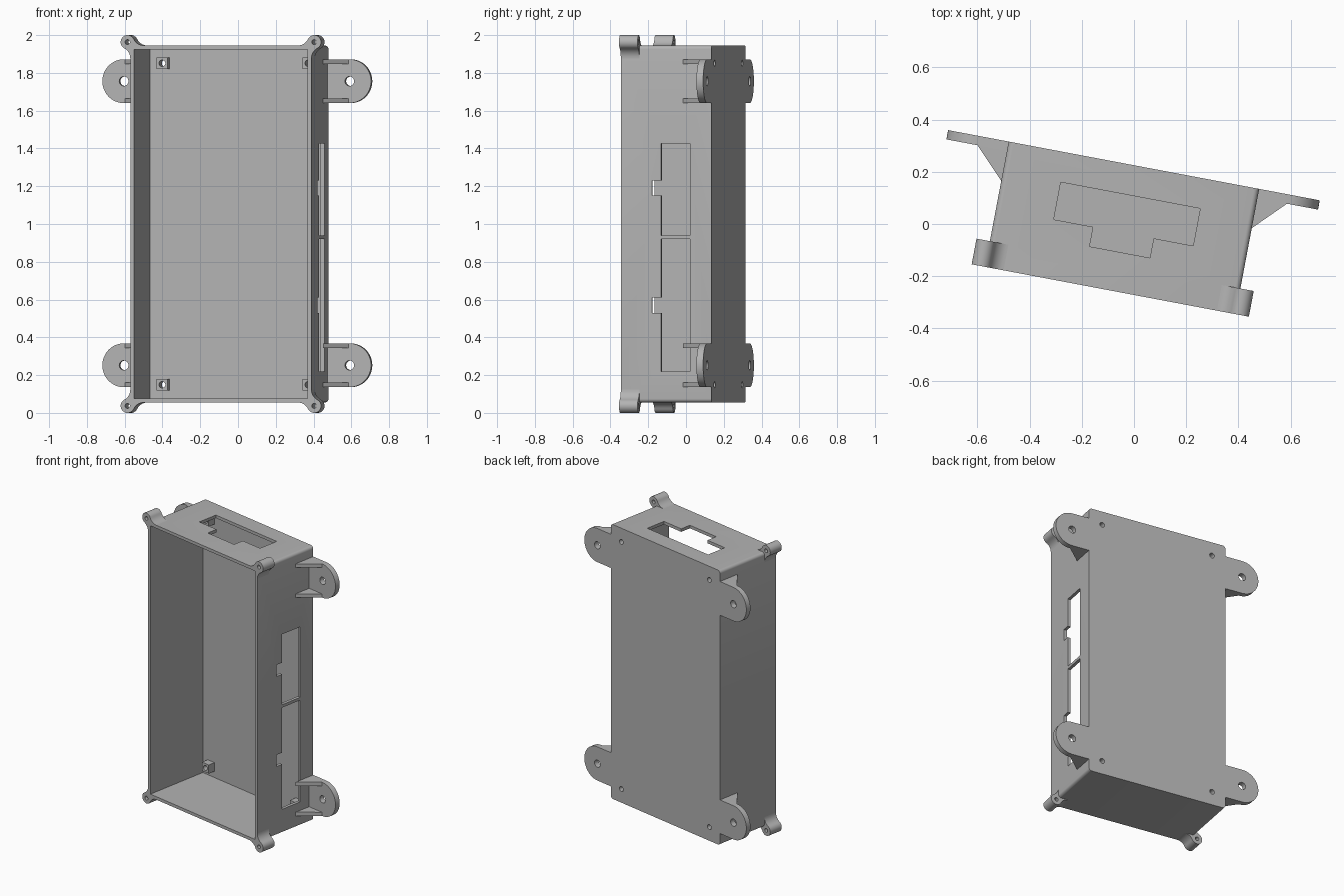
import bpy, bmesh, math
from mathutils import Matrix, Vector

if "Cube" in bpy.data.objects:
    bpy.data.objects.remove(bpy.data.objects["Cube"])

# Local frame: x = width, y = depth (back is +y), z up; turned into place at the end
PLACE = Matrix.Rotation(math.radians(-10.7), 4, 'Z') @ Matrix.Translation((-0.042, 0, 0))
HW, Z0, Z1 = 0.488, 0.055, 1.945       # box half width, bottom, top
FRONT, BACK, WALL = -0.267, 0.221, 0.021

grey = bpy.data.materials.new("grey_plastic")
grey.diffuse_color = (0.45, 0.45, 0.45, 1)
grey.use_nodes = True
grey.node_tree.nodes["Principled BSDF"].inputs["Base Color"].default_value = grey.diffuse_color


def arc(cx, cy, r, a0, a1, n=12):
    return [(cx + r * math.cos(math.radians(a0 + (a1 - a0) * i / n)),
             cy + r * math.sin(math.radians(a0 + (a1 - a0) * i / n))) for i in range(n + 1)]


def circle(cx, cy, r, n=24):
    return arc(cx, cy, r, 0, 360, n)[:-1]


def rect(x0, y0, x1, y1):
    return [(x0, y0), (x1, y0), (x1, y1), (x0, y1)]


def prism(name, pts, axis, lo, hi):
    """Extrude a 2D outline along one axis."""
    put = {'x': lambda p, d: (d, p[0], p[1]),
           'y': lambda p, d: (p[0], d, p[1]),
           'z': lambda p, d: (p[0], p[1], d)}[axis]
    bm = bmesh.new()
    face = bm.faces.new([bm.verts.new(put(p, lo)) for p in pts])
    ext = bmesh.ops.extrude_face_region(bm, geom=[face])
    shift = Vector(put((0, 0), hi - lo))
    bmesh.ops.translate(bm, vec=shift, verts=[v for v in ext["geom"] if isinstance(v, bmesh.types.BMVert)])
    bmesh.ops.recalc_face_normals(bm, faces=bm.faces)
    me = bpy.data.meshes.new(name)
    bm.to_mesh(me)
    bm.free()
    me.materials.append(grey)
    ob = bpy.data.objects.new(name, me)
    bpy.context.collection.objects.link(ob)
    return ob


def cut(ob, cutters):
    """Subtract the cutters and remove them."""
    for c in cutters:
        m = ob.modifiers.new("cut", 'BOOLEAN')
        m.operation, m.solver, m.object = 'DIFFERENCE', 'EXACT', c
    dg = bpy.context.evaluated_depsgraph_get()
    me = bpy.data.meshes.new_from_object(ob.evaluated_get(dg))
    ob.modifiers.clear()
    ob.data = me
    for c in cutters:
        bpy.data.objects.remove(c)


# Open-fronted box with edges rounded along its depth
R = 0.02
outline = (arc(HW - R, Z1 - R, R, 0, 90, 6) + arc(-HW + R, Z1 - R, R, 90, 180, 6)
           + arc(-HW + R, Z0 + R, R, 180, 270, 6) + arc(HW - R, Z0 + R, R, 270, 360, 6))
box = prism("box_body", outline, 'y', FRONT, BACK)
cutters = [prism("cavity", rect(-HW + WALL, Z0 + WALL, HW - WALL, Z1 - WALL), 'y', FRONT - 0.1, BACK - 0.031)]
# Side windows with a notch toward the front
for lo, hi, n0, n1 in ((0.94, 1.425, 1.15, 1.23), (0.22, 0.92, 0.53, 0.61)):
    a, b, c = -0.099, -0.05, 0.107
    cutters.append(prism("side_window", [(b, lo), (c, lo), (c, hi), (b, hi), (b, n1), (a, n1), (a, n0), (b, n0)],
                         'x', HW - 0.06, HW + 0.1))
# Top window
cutters.append(prism("top_window", [(-0.263, 0.105), (0.28, 0.105), (0.28, -0.04), (0.126, -0.04),
                                    (0.126, -0.116), (-0.109, -0.116), (-0.109, -0.04), (-0.263, -0.04)],
                     'z', Z1 - 0.06, Z1 + 0.1))
posts = [(s * 0.393, z) for s in (-1, 1) for z in (0.149, 1.851)]
cutters += [prism("screw_hole", circle(x, z, 0.017), 'y', 0.1, 0.3) for x, z in posts]
cut(box, cutters)

# Square screw posts on the inside of the back
for x, z in posts:
    post = prism("screw_post", rect(x - 0.03, z - 0.03, x + 0.03, z + 0.03), 'y', 0.14, 0.192)
    cut(post, [prism("post_hole", circle(x, z, 0.017), 'y', 0.1, 0.3)])

# Corner lugs: a round boss blended to the box by two concave fillets
CX, CZ, RL, RF = 0.503, 1.963, 0.037, 0.06


def fillet(off):
    """Height over the wall and distance along it, from the boss centre to the fillet centre."""
    d = RF - off
    return d, math.sqrt((RL + RF) ** 2 - d * d)


dz, dx = fillet(CZ - Z1)
ex, ez = fillet(CX - HW)
a_top = math.degrees(math.atan2(dz, -dx))
a_side = math.degrees(math.atan2(-ez, ex))
lug_pts = (arc(CX - dx, CZ + dz, RF, 270, 360 + a_top - 180, 8)
           + arc(CX, CZ, RL, a_top, a_side, 24)[1:-1]
           + arc(CX + ex, CZ - ez, RF, a_side + 180, 180, 8)
           + [(HW - 0.01, CZ - ez), (HW - 0.01, Z1 - 0.01), (CX - dx, Z1 - 0.01)])
for s in (-1, 1):
    for t in (-1, 1):
        lug = prism("corner_lug", [(s * x, 1 + t * (z - 1)) for x, z in lug_pts], 'y', FRONT, FRONT + 0.1)
        cut(lug, [prism("lug_hole", circle(s * CX, 1 + t * (CZ - 1), 0.013, 16), 'y', FRONT - 0.1, FRONT + 0.2)])

# Mounting ears with two triangular ribs each
ER = 0.116
for s in (-1, 1):
    for z in (0.252, 1.756):
        pts = [(HW, z - ER)] + arc(0.608, z, ER, -90, 90, 24) + [(HW, z + ER)]
        ear = prism("mounting_ear", [(s * x, y) for x, y in pts], 'y', BACK - 0.036, BACK)
        cut(ear, [prism("ear_hole", circle(s * 0.608, z, 0.025), 'y', 0.1, 0.3)])
        for lo in (z - ER, z + ER - 0.025):
            prism("ear_rib", [(s * x, y) for x, y in ((HW, 0.068), (0.604, 0.186), (HW, 0.186))],
                  'z', lo, lo + 0.025)

# Turn into place and shade
for ob in bpy.context.scene.objects:
    ob.data.transform(PLACE)
    ob.select_set(True)
    bpy.context.view_layer.objects.active = ob
bpy.ops.object.shade_smooth_by_angle(angle=math.radians(30))
